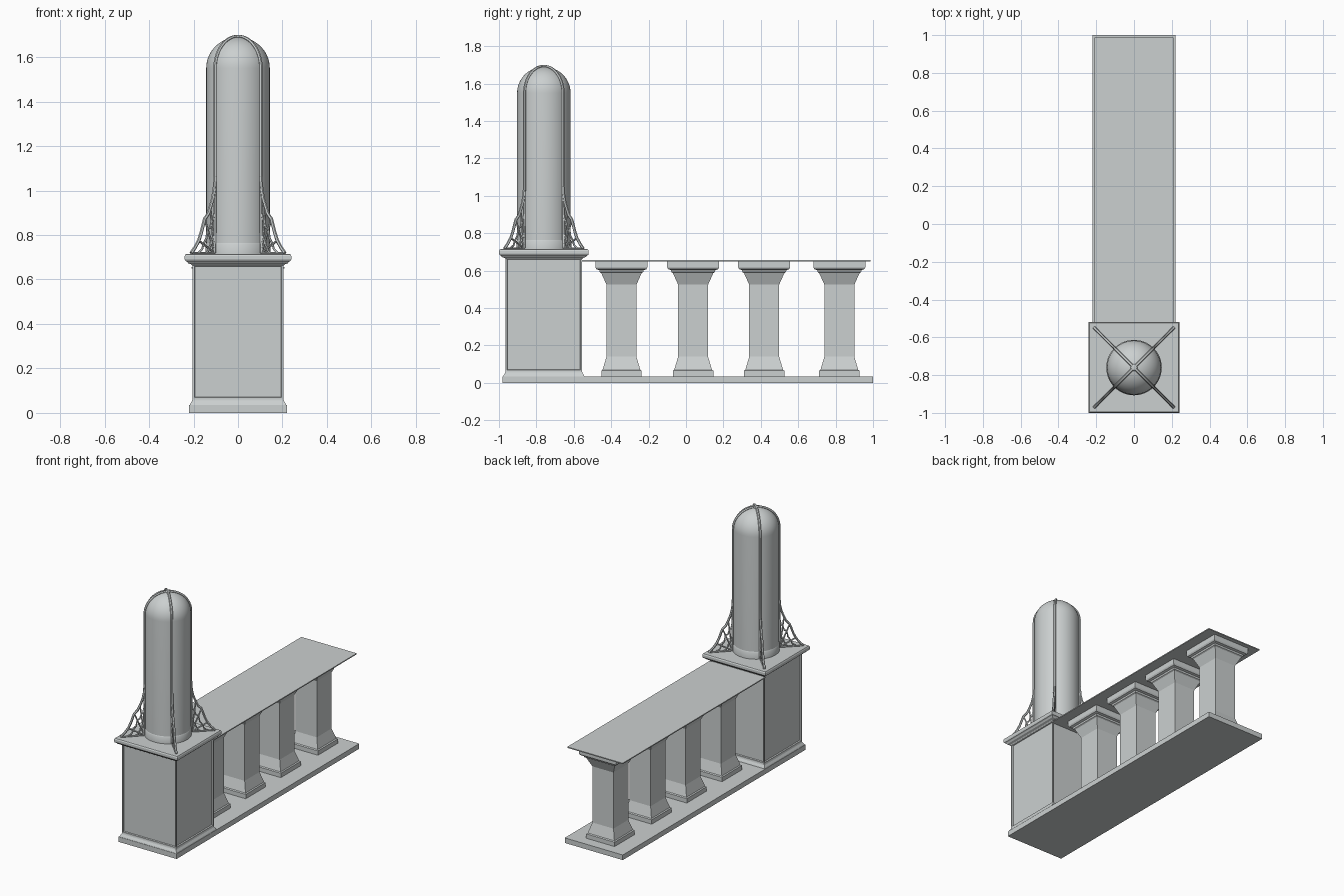
import bpy, bmesh, math
from mathutils import Vector

if "Cube" in bpy.data.objects:
    bpy.data.objects.remove(bpy.data.objects["Cube"])

stone = bpy.data.materials.new("pale_grey_stone")
stone.diffuse_color = (0.6, 0.63, 0.63, 1)
stone.use_nodes = True
stone.node_tree.nodes["Principled BSDF"].inputs["Base Color"].default_value = stone.diffuse_color
CY = -0.76  # centre of the pedestal along y


def add_mesh(name, bm, smooth=False):
    bmesh.ops.recalc_face_normals(bm, faces=bm.faces[:])
    me = bpy.data.meshes.new(name)
    bm.to_mesh(me)
    bm.free()
    ob = bpy.data.objects.new(name, me)
    bpy.context.collection.objects.link(ob)
    me.materials.append(stone)
    if smooth:
        select_only(ob)
        bpy.ops.object.shade_smooth_by_angle(angle=math.radians(35))
    return ob


def select_only(ob):
    bpy.ops.object.select_all(action='DESELECT')
    ob.select_set(True)
    bpy.context.view_layer.objects.active = ob


def loft(name, cy, profile, sides=4, panel=0, smooth=False):
    """Stack square (or round) rings from a (radius, z) profile."""
    bm = bmesh.new()
    k = math.sqrt(2) if sides == 4 else 1
    off = math.pi / 4 if sides == 4 else 0
    rings = []
    for r, z in profile:
        rings.append([bm.verts.new((r * k * math.cos(off + i * math.tau / sides),
                                    cy + r * k * math.sin(off + i * math.tau / sides), z))
                      for i in range(sides)])
    for a, b in zip(rings, rings[1:]):
        for i in range(sides):
            j = (i + 1) % sides
            bm.faces.new((a[i], a[j], b[j], b[i]))
    bm.faces.new(rings[0][::-1])
    bm.faces.new(rings[-1])
    if panel:  # sunk panels on the tall side faces
        bm.normal_update()
        tall = [f for f in bm.faces if abs(f.normal.z) < 0.1 and f.calc_area() > 0.1]
        bmesh.ops.inset_individual(bm, faces=tall, thickness=panel, depth=0)
        bmesh.ops.inset_individual(bm, faces=tall, thickness=0.004, depth=-0.008)
    return add_mesh(name, bm, smooth)


def box(name, x, y0, y1, z0, z1):
    bm = bmesh.new()
    bmesh.ops.create_cube(bm, size=1)
    for v in bm.verts:
        v.co = (v.co.x * 2 * x, (y0 + y1) / 2 + v.co.y * (y1 - y0),
                (z0 + z1) / 2 + v.co.z * (z1 - z0))
    return add_mesh(name, bm)


def strands(name, paths, angle, depth):
    """Thin rods along (radius, z) paths in the vertical plane at this angle."""
    cu = bpy.data.curves.new(name, 'CURVE')
    cu.dimensions = '3D'
    cu.bevel_depth = depth
    cu.bevel_resolution = 1
    cu.use_fill_caps = True
    for path in paths:
        sp = cu.splines.new('POLY')
        sp.points.add(len(path) - 1)
        for p, (r, z) in zip(sp.points, path):
            p.co = (r * math.cos(angle), CY + r * math.sin(angle), z, 1)
    ob = bpy.data.objects.new(name, cu)
    bpy.context.collection.objects.link(ob)
    cu.materials.append(stone)
    select_only(ob)
    bpy.ops.object.convert(target='MESH')
    bpy.ops.object.shade_smooth_by_angle(angle=math.radians(50))


# Base slab and thin top rail
box("base_slab", 0.22, -0.98, 1.0, 0, 0.035)
box("top_rail", 0.21, -0.56, 0.987, 0.65, 0.657)

# Balusters
baluster = [(0.108, 0.034), (0.108, 0.065), (0.101, 0.07), (0.08, 0.14), (0.08, 0.525),
            (0.108, 0.587), (0.116, 0.592), (0.119, 0.603), (0.134, 0.608),
            (0.139, 0.618), (0.139, 0.651)]
for n, y in enumerate((-0.345, 0.038, 0.418, 0.82)):
    loft(f"baluster_{n + 1}", y, baluster)

# Pedestal body with sunk panels, and its moulded cap
loft("pedestal", CY, [(0.218, 0.034), (0.214, 0.042), (0.207, 0.053), (0.205, 0.06),
                      (0.205, 0.67)], panel=0.012)
loft("pedestal_cap", CY, [(0.203, 0.66), (0.21, 0.668), (0.224, 0.673), (0.23, 0.68),
                          (0.237, 0.684), (0.24, 0.692), (0.24, 0.705), (0.236, 0.713),
                          (0.232, 0.715)])

# Round domed column with a collar at its foot
R, SPRING = 0.143, 1.55
dome = [(R * math.cos(math.radians(a)), SPRING + 0.14 * math.sin(math.radians(a)))
        for a in range(0, 88, 6)]
loft("domed_column", CY, [(R, 0.71)] + dome + [(0.004, SPRING + 0.14)], 48, smooth=True)
loft("column_collar", CY, [(0.147, 0.712), (0.147, 0.758), (0.142, 0.766)], 48, smooth=True)

# Four ribs running over the dome and sweeping out to the cap corners
RR = 0.146
arc = [(RR * math.cos(math.radians(a)), SPRING + 0.143 * math.sin(math.radians(a)))
       for a in range(0, 91, 6)]
sweep = [(0.298, 0.718), (0.272, 0.745), (0.25, 0.775), (0.234, 0.81), (0.22, 0.85),
         (0.212, 0.872), (0.19, 0.895), (0.176, 0.925), (0.16, 0.965), (0.15, 1.01),
         (RR, 1.07)]
foot = (0.15, 0.72)


def mix(p, t):
    return tuple(Vector(foot).lerp(Vector(p), t))


ends = [sweep[0], sweep[2], sweep[5], sweep[7], (0.15, 0.99)]
spokes = [[foot, e] for e in ends]
threads = []
for t in (0.36, 0.7):  # sagging cross threads of the web
    path = []
    for a, b in zip(ends, ends[1:]):
        mid = Vector(a).lerp(Vector(b), 0.5)
        path += [mix(a, t), mix(mid, t * 0.9)]
    threads.append(path + [mix(ends[-1], t)])
for n in range(4):
    ang = math.pi / 4 + n * math.pi / 2
    strands(f"rib_{n + 1}", [sweep + arc, [foot, (RR, 1.07)]], ang, 0.008)
    strands(f"web_bracket_{n + 1}", spokes + threads, ang, 0.005)

# Small knob where the ribs meet
bm = bmesh.new()
bmesh.ops.create_uvsphere(bm, u_segments=16, v_segments=8, radius=0.018)
for v in bm.verts:
    v.co = (v.co.x, v.co.y + CY, v.co.z * 0.5 + 1.691)
add_mesh("apex_knob", bm, True)
